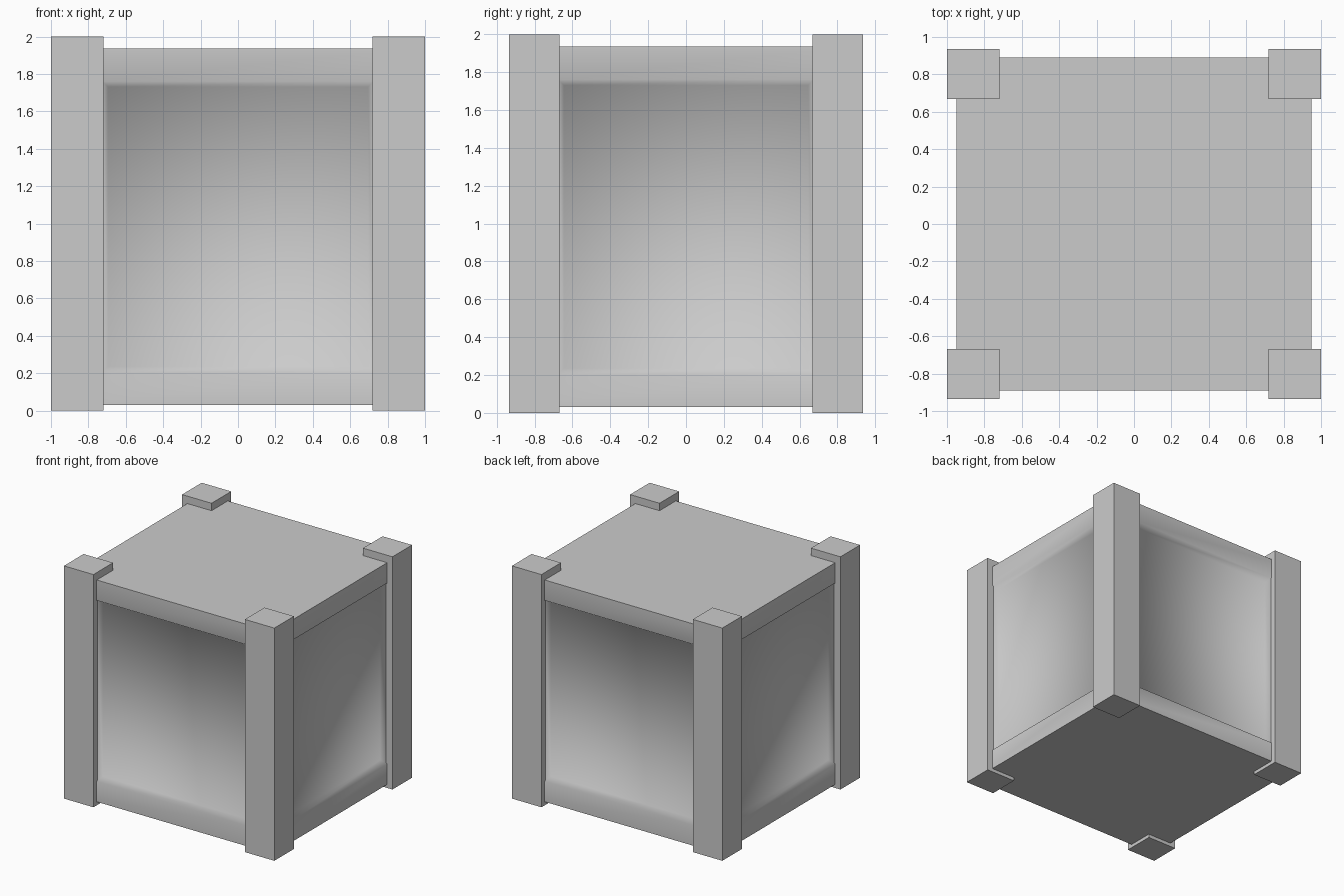
import bpy, bmesh, math
from mathutils import Vector

if "Cube" in bpy.data.objects:
    bpy.data.objects.remove(bpy.data.objects["Cube"])


def make_object(name, bm):
    mesh = bpy.data.meshes.new(name)
    bm.to_mesh(mesh)
    bm.free()
    obj = bpy.data.objects.new(name, mesh)
    bpy.context.collection.objects.link(obj)
    return obj


def box(size, center):
    bm = bmesh.new()
    bmesh.ops.create_cube(bm, size=1)
    for v in bm.verts:
        v.co = Vector(v.co[i] * size[i] + center[i] for i in range(3))
    return bm


# Crate body with a recessed, soft-edged panel on each upright side
HALF = Vector((0.95, 0.89, 0.953))
CENTER = Vector((0, 0, 0.983))
OPENING = Vector((0.725, 0.675, 0.778))
SLOPE, DEPTH = 0.03, 0.05

bm = box(HALF * 2, CENTER)
bm.normal_update()
for face in [f for f in bm.faces if abs(f.normal.z) < 0.5]:
    axis = 0 if abs(face.normal.x) > 0.5 else 1
    for shrink, depth in ((0, 0), (SLOPE, DEPTH)):
        bmesh.ops.inset_individual(bm, faces=[face], thickness=0.02)
        for v in face.verts:
            d = v.co - CENTER
            for i in range(3):
                half = HALF[i] - depth if i == axis else OPENING[i] - shrink
                v.co[i] = CENTER[i] + math.copysign(half, d[i])
body = make_object("crate_body", bm)
bpy.context.view_layer.objects.active = body
body.select_set(True)
bpy.ops.object.shade_smooth_by_angle(angle=math.radians(70))

# Four square corner posts
for side, sx in (("left", -1), ("right", 1)):
    for end, sy in (("front", -1), ("back", 1)):
        make_object(f"{end}_{side}_post",
                    box((0.28, 0.266, 2), (sx * 0.86, sy * 0.802, 1)))
